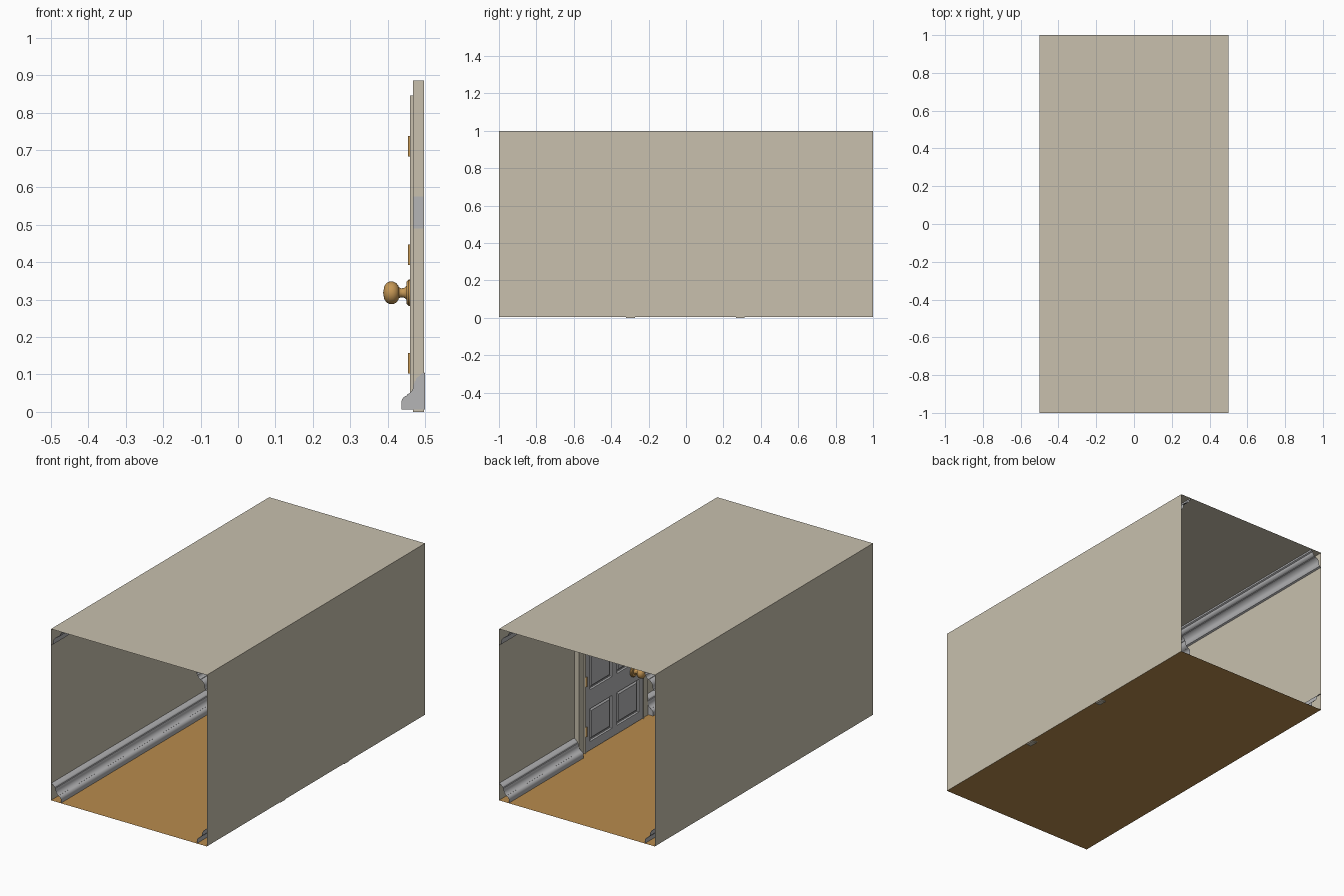
import bpy, bmesh, math
from mathutils import Vector, Matrix

if "Cube" in bpy.data.objects:
    bpy.data.objects.remove(bpy.data.objects["Cube"])

def mat(name, c):
    m = bpy.data.materials.new(name)
    m.diffuse_color = (*c, 1)
    m.use_nodes = True
    m.node_tree.nodes["Principled BSDF"].inputs["Base Color"].default_value = m.diffuse_color
    return m

BEIGE = mat("wall_beige", (0.58, 0.53, 0.42))
WOOD = mat("floor_wood", (0.48, 0.26, 0.075))
GREY = mat("trim_grey", (0.46, 0.46, 0.47))
BRASS = mat("brass", (0.56, 0.31, 0.09))

def finish(name, bm, material, smooth=False):
    me = bpy.data.meshes.new(name)
    bm.to_mesh(me)
    bm.free()
    ob = bpy.data.objects.new(name, me)
    bpy.context.collection.objects.link(ob)
    me.materials.append(material)
    if smooth:
        bpy.ops.object.select_all(action='DESELECT')
        ob.select_set(True)
        bpy.context.view_layer.objects.active = ob
        bpy.ops.object.shade_smooth_by_angle(angle=math.radians(35))
    return ob

def sheet(name, pts, material):
    bm = bmesh.new()
    bm.faces.new([bm.verts.new(p) for p in pts])
    return finish(name, bm, material)

def box(name, lo, hi, material):
    lo, hi = Vector(lo), Vector(hi)
    bm = bmesh.new()
    bmesh.ops.create_cube(bm, size=1, matrix=Matrix.Translation((lo + hi) / 2) @ Matrix.Diagonal((*(hi - lo), 1)))
    return finish(name, bm, material)

# Shell: open-ended corridor of single sheets
F = 0.006
sheet("floor", [(-.5, -1, F), (.5, -1, F), (.5, 1, F), (-.5, 1, F)], WOOD)
sheet("ceiling", [(-.5, 1, 1), (.5, 1, 1), (.5, -1, 1), (-.5, -1, 1)], BEIGE)
sheet("left_wall", [(-.5, -1, F), (-.5, 1, F), (-.5, 1, 1), (-.5, -1, 1)], BEIGE)
sheet("right_wall", [(.5, 1, F), (.5, -1, F), (.5, -1, 1), (.5, 1, 1)], BEIGE)

# Mouldings: (distance from wall, height from floor or ceiling)
def arc(cx, cz, r, a0, a1, n=6):
    return [(cx + r * math.cos(math.radians(a0 + (a1 - a0) * i / n)),
             cz + r * math.sin(math.radians(a0 + (a1 - a0) * i / n))) for i in range(n + 1)]

BASE = [(.063, 0)] + arc(.043, .018, .02, 0, 80) + arc(.058, .066, .028, 250, 180) \
    + [(.027, .076)] + arc(.012, .078, .012, 0, 70) + [(.008, .097), (0, .099)]
CROWN = [(.066, 0), (.066, .01), (.058, .014)] + arc(.038, .016, .02, 0, 80) \
    + arc(.046, .07, .032, 260, 185) + [(.014, .076), (.01, .088), (0, .092)]

def moulding(name, profile, side, top, y0, y1, cap=None):
    bm = bmesh.new()
    rows = [[bm.verts.new((side * (.4995 - d), y, 0.9995 - h if top else F + .0005 + h * .99))
             for d, h in profile] for y in (y0, y1)]
    a, b = rows
    for i in range(len(profile) - 1):
        bm.faces.new((a[i], a[i + 1], b[i + 1], b[i]))
    if cap is not None:
        row = rows[cap]
        y = (y0, y1)[cap]
        bm.faces.new(row + [bm.verts.new((side * .4995, y, F + .0005))])
    # orient normals towards the middle of the corridor
    bm.normal_update()
    for f in bm.faces:
        c = f.calc_center_median()
        if abs(f.normal.y) < .5 and f.normal.dot(Vector((0, c.y, .5)) - c) < 0:
            f.normal_flip()
    return finish(name, bm, GREY, True)

moulding("left_baseboard", BASE, -1, False, -1, 1)
moulding("left_crown", CROWN, -1, True, -1, 1)
moulding("right_crown", CROWN, 1, True, -1, 1)
moulding("right_baseboard_front", BASE, 1, False, -1, -.322, 1)
moulding("right_baseboard_back", BASE, 1, False, .314, 1, 0)

# Door casing
C = -.004
for s, n in ((-1, "front"), (1, "back")):
    y = sorted((C + s * .27, C + s * .318))
    box("casing_" + n, (.468, y[0], 0), (.497, y[1], .865), BEIGE)
    y = sorted((C + s * .262, C + s * .27))
    box("door_stop_" + n, (.46, y[0], .006), (.49, y[1], .845), BEIGE)
box("casing_head", (.468, C - .318, .845), (.497, C + .318, .885), BEIGE)
box("strike_plate", (.469, C - .32, .49), (.496, C - .318, .575), GREY)

# Door: recessed back, stiles, rails and raised panels
X0, X1 = .461, .49
box("door_back", (.474, C - .262, .01), (X1, C + .262, .845), GREY)
cols = [(C - .225, C - .024), (C + .024, C + .225)]
rows = [(.06, .25), (.36, .61), (.66, .795)]
ys = [C - .262, cols[0][0], cols[0][1], cols[1][0], cols[1][1], C + .262]
zs = [.01] + [z for r in rows for z in r] + [.845]
for i in range(0, 6, 2):
    box("door_stile", (X0, ys[i], .01), (.475, ys[i + 1], .845), GREY)
for y0, y1 in cols:
    for i in range(0, 8, 2):
        box("door_rail", (X0, y0, zs[i]), (.475, y1, zs[i + 1]), GREY)
    for z0, z1 in rows:
        bm = bmesh.new()
        outer = [bm.verts.new((.4735, y, z)) for y, z in ((y0 + .008, z0 + .008), (y0 + .008, z1 - .008), (y1 - .008, z1 - .008), (y1 - .008, z0 + .008))]
        inner = [bm.verts.new((.465, y, z)) for y, z in ((y0 + .018, z0 + .018), (y0 + .018, z1 - .018), (y1 - .018, z1 - .018), (y1 - .018, z0 + .018))]
        bm.faces.new(inner)
        for i in range(4):
            j = (i + 1) % 4
            bm.faces.new((outer[i], outer[j], inner[j], inner[i]))
        bmesh.ops.recalc_face_normals(bm, faces=bm.faces)
        finish("door_panel", bm, GREY)

# Hinges on the back jamb
for z in (.13, .42, .71):
    bm = bmesh.new()
    bmesh.ops.create_cone(bm, cap_ends=True, segments=12, radius1=.006, radius2=.006, depth=.055,
                          matrix=Matrix.Translation((.46, C + .262, z)))
    finish("hinge", bm, BRASS, True)

# Door knob, turned around the x axis: (x, radius)
KNOB = [(.462, 0), (.462, .035), (.456, .035), (.451, .03), (.45, .018), (.444, .013), (.436, .012),
        (.43, .015), (.428, .02), (.423, .026), (.415, .03), (.405, .03), (.397, .026), (.391, .017), (.388, 0)]
bm = bmesh.new()
verts = [bm.verts.new((x, r, 0)) for x, r in KNOB]
edges = [bm.edges.new(p) for p in zip(verts, verts[1:])]
bmesh.ops.spin(bm, geom=verts + edges, cent=(0, 0, 0), axis=(1, 0, 0), angle=math.tau, steps=28, use_duplicate=False)
bmesh.ops.remove_doubles(bm, verts=bm.verts, dist=1e-5)
bmesh.ops.recalc_face_normals(bm, faces=bm.faces)
bmesh.ops.translate(bm, verts=bm.verts, vec=(0, -.18, .318))
finish("door_knob", bm, BRASS, True)
